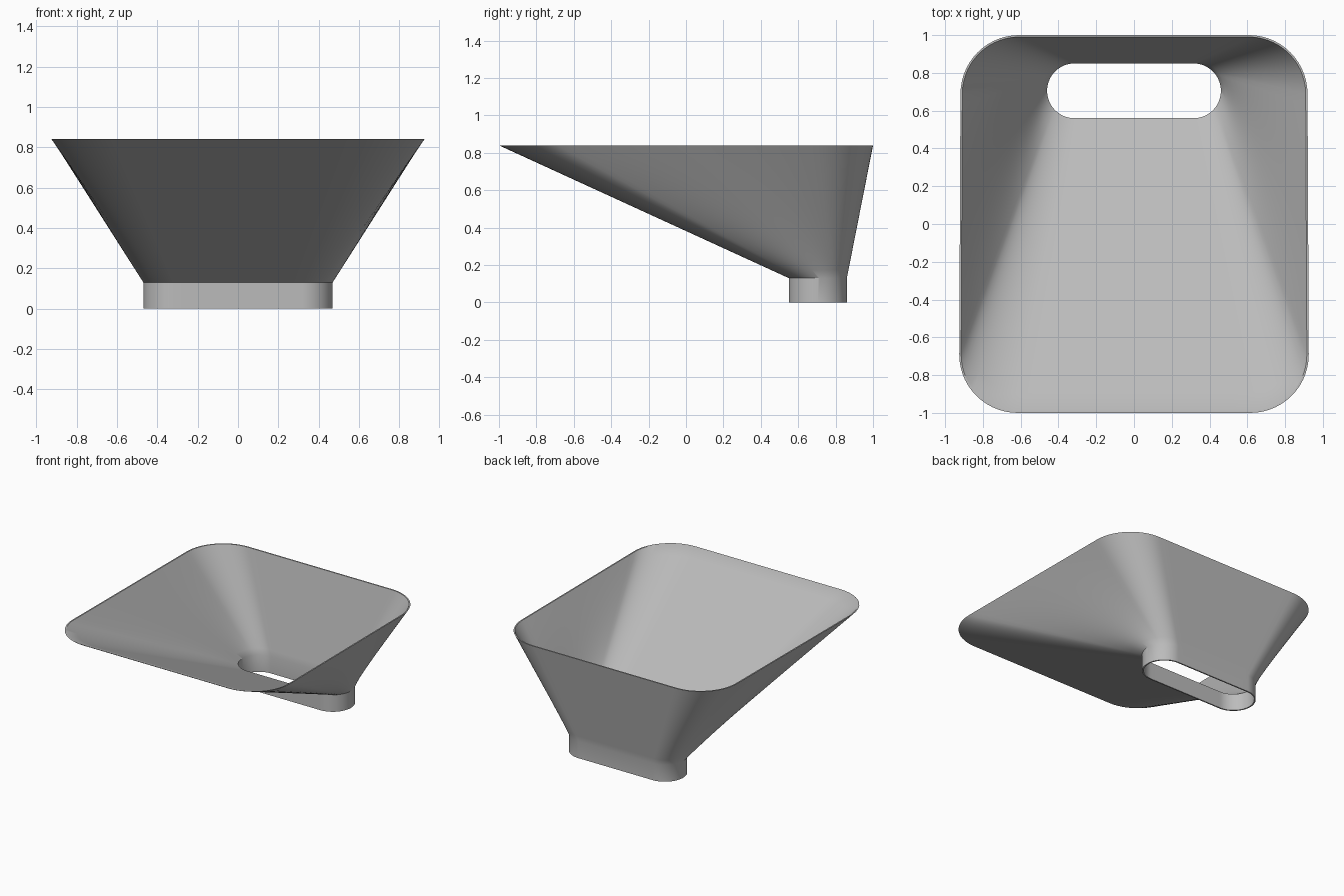
import bpy, bmesh, math
from mathutils import Vector

cube = bpy.data.objects.get("Cube")
if cube:
    bpy.data.objects.remove(cube)

grey = bpy.data.materials.new("plain grey")
grey.use_nodes = True
grey.diffuse_color = (0.5, 0.5, 0.5, 1)
grey.node_tree.nodes["Principled BSDF"].inputs["Base Color"].default_value = (0.5, 0.5, 0.5, 1)

CORNER, SIDE, LONG = 14, 24, 16      # segments per corner, side and long edge
END = 2 * CORNER + SIDE              # segments of one rounded slot end
SLOT_Y, SLOT_R, SLOT_X = 0.705, 0.155, 0.315
RIM_X, RIM_Y, RIM_R = 0.922, 1.0, 0.31


def arc(cx, cy, r, start, sweep, n):
    return [Vector((cx + r * math.cos(start + sweep * i / n),
                    cy + r * math.sin(start + sweep * i / n), 0)) for i in range(n)]


def line(a, b, n):
    return [Vector((*a, 0)).lerp(Vector((*b, 0)), i / n) for i in range(n)]


def slot(inset, z):
    """Slot outline, anticlockwise from the front of the left end."""
    r, q = SLOT_R - inset, math.pi / 2
    pts = arc(SLOT_X, SLOT_Y, r, -q, math.pi, END)
    pts += line((SLOT_X, SLOT_Y + r), (-SLOT_X, SLOT_Y + r), LONG)
    pts += arc(-SLOT_X, SLOT_Y, r, q, math.pi, END)
    pts += line((-SLOT_X, SLOT_Y - r), (SLOT_X, SLOT_Y - r), LONG)
    return [p + Vector((0, 0, z)) for p in pts]


def rim(inset, z):
    """Rounded rectangle with the same point order as the slot."""
    x, y, r, q = RIM_X - RIM_R, RIM_Y - RIM_R, RIM_R - inset, math.pi / 2
    pts = arc(x, -y, r, -q, q, CORNER) + line((x + r, -y), (x + r, y), SIDE)
    pts += arc(x, y, r, 0, q, CORNER) + line((x, y + r), (-x, y + r), LONG)
    pts += arc(-x, y, r, q, q, CORNER) + line((-x - r, y), (-x - r, -y), SIDE)
    pts += arc(-x, -y, r, 2 * q, q, CORNER) + line((-x, -y - r), (x, -y - r), LONG)
    return [Vector((p.x * (1 - 0.005 * p.y), p.y, z)) for p in pts]


def loft(inset, steps=16):
    """Rings from the bottom of the neck up to the rim."""
    low, high = slot(inset, 0.13), rim(inset, 0.84)
    rings = [slot(inset, 0)]
    for s in range(steps + 1):
        rings.append([a.lerp(b, s / steps) for a, b in zip(low, high)])
    return rings


# Thin funnel shell: outer wall up, inner wall down, closed at both lips
bm = bmesh.new()
rings = [[bm.verts.new(p) for p in ring] for ring in loft(0) + loft(0.01)[::-1]]
for k, ring in enumerate(rings):
    above = rings[(k + 1) % len(rings)]
    for i in range(len(ring)):
        j = (i + 1) % len(ring)
        bm.faces.new((ring[i], ring[j], above[j], above[i]))
bmesh.ops.recalc_face_normals(bm, faces=bm.faces)
mesh = bpy.data.meshes.new("funnel")
bm.to_mesh(mesh)
bm.free()
mesh.materials.append(grey)
funnel = bpy.data.objects.new("funnel", mesh)
bpy.context.collection.objects.link(funnel)
bpy.context.view_layer.objects.active = funnel
funnel.select_set(True)
bpy.ops.object.shade_smooth_by_angle(angle=math.radians(30))
